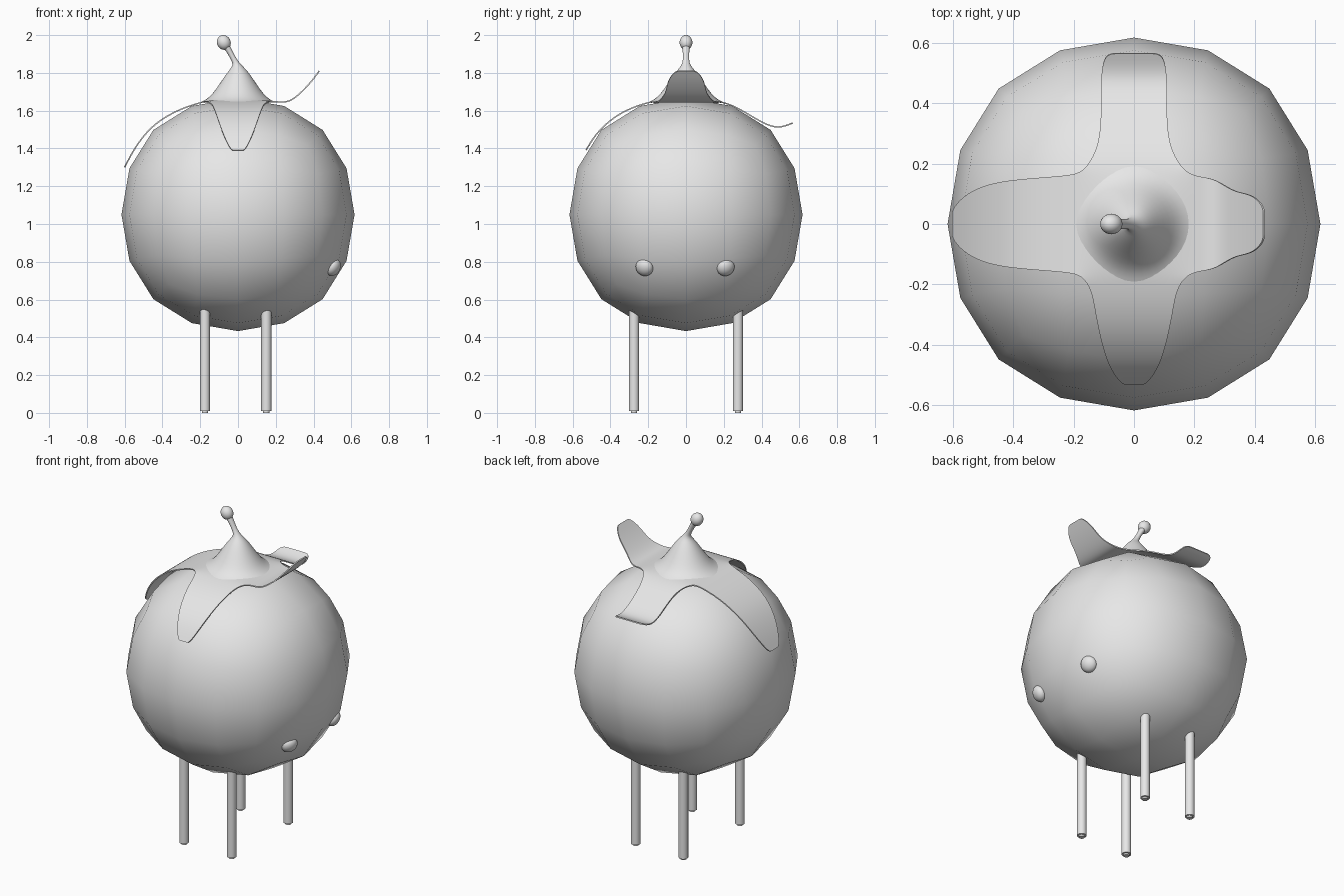
import bpy, bmesh, math
from mathutils import Vector, Matrix

cube = bpy.data.objects.get("Cube")
if cube:
    bpy.data.objects.remove(cube, do_unlink=True)

grey = bpy.data.materials.new("light_grey")
grey.use_nodes = True
grey.diffuse_color = (0.8, 0.8, 0.8, 1)
grey.node_tree.nodes["Principled BSDF"].inputs["Base Color"].default_value = (0.8, 0.8, 0.8, 1)


def finish(name, bm, subsurf=0, thickness=0, sharp=None):
    """Turn a bmesh into a smooth shaded object with its modifiers applied."""
    bmesh.ops.recalc_face_normals(bm, faces=bm.faces)
    mesh = bpy.data.meshes.new(name)
    bm.to_mesh(mesh)
    bm.free()
    obj = bpy.data.objects.new(name, mesh)
    bpy.context.collection.objects.link(obj)
    if subsurf:
        obj.modifiers.new("smooth", "SUBSURF").levels = subsurf
    if thickness:
        solid = obj.modifiers.new("thickness", "SOLIDIFY")
        solid.thickness = thickness
        solid.offset = 0
    if obj.modifiers:
        graph = bpy.context.evaluated_depsgraph_get()
        obj.data = bpy.data.meshes.new_from_object(obj.evaluated_get(graph))
        obj.modifiers.clear()
        obj.data.name = name
    obj.data.materials.clear()
    obj.data.materials.append(grey)
    obj.data.polygons.foreach_set("use_smooth", [True] * len(obj.data.polygons))
    if sharp:
        obj.data.set_sharp_from_angle(angle=math.radians(sharp))
    return obj


# Round body: a cube rounded into a coarse quad sphere
CENTRE = Vector((0, 0, 1.05))
RADIUS = 0.617
bm = bmesh.new()
bmesh.ops.create_cube(bm, size=2)
body = finish("body", bm, subsurf=2)
scale = RADIUS / max(v.co.x for v in body.data.vertices)
for v in body.data.vertices:
    v.co = v.co * scale + CENTRE

# Four thin legs with rounded ends
for side, x in (("right", -0.175), ("left", 0.15)):
    for end, y in (("front", -0.275), ("back", 0.275)):
        bm = bmesh.new()
        bmesh.ops.create_cone(bm, cap_ends=True, segments=20, radius1=0.027,
                              radius2=0.027, depth=0.56,
                              matrix=Matrix.Translation((x, y, 0.28)))
        rims = [e for e in bm.edges if abs(e.verts[0].co.z - e.verts[1].co.z) < 0.01]
        bmesh.ops.bevel(bm, geom=rims, offset=0.01, segments=2, affect="EDGES")
        finish(f"{end}_{side}_leg", bm, sharp=40)

# Two flattened eyes, lying on the body
for end, y in (("front", -0.22), ("back", 0.21)):
    spot = Vector((0.505, y, 0.77))
    turn = (spot - CENTRE).to_track_quat("Z", "Y").to_matrix().to_4x4()
    bm = bmesh.new()
    bmesh.ops.create_uvsphere(
        bm, u_segments=24, v_segments=14, radius=1,
        matrix=Matrix.Translation(spot) @ turn @ Matrix.Diagonal((0.048, 0.048, 0.034, 1)))
    finish(f"{end}_eye", bm)

# Leafy cap: a square middle with four petals, given as (reach, half width, height)
HALF = 0.17
STEPS = (-1, -0.5, 0, 0.5, 1)
PETALS = {
    (-1, 0): [(.22, .16, 1.637), (.33, .152, 1.6), (.46, .14, 1.52), (.55, .105, 1.40), (.6, .05, 1.3)],
    (1, 0): [(.22, .155, 1.645), (.27, .15, 1.645), (.33, .105, 1.69), (.39, .1, 1.755), (.43, .06, 1.81)],
    (0, -1): [(.22, .14, 1.637), (.28, .13, 1.618), (.37, .113, 1.575), (.47, .085, 1.49), (.53, .04, 1.39)],
    (0, 1): [(.22, .135, 1.637), (.28, .113, 1.612), (.38, .108, 1.55), (.48, .11, 1.5), (.565, .1, 1.535)],
}


def add_grid(bm, rows):
    rows = [[bm.verts.new(p) for p in row] for row in rows]
    for a, b in zip(rows, rows[1:]):
        for i in range(len(a) - 1):
            bm.faces.new((a[i], a[i + 1], b[i + 1], b[i]))


def middle_height(x, y):
    return 1.65 + 0.03 * max(0, 1 - math.hypot(x, y) / HALF)


bm = bmesh.new()
add_grid(bm, [[(x * HALF, y * HALF, middle_height(x * HALF, y * HALF)) for x in STEPS]
              for y in STEPS])
for (dx, dy), stations in PETALS.items():
    rows = [[(dx * HALF - dy * t * HALF, dy * HALF + dx * t * HALF, 1.65) for t in STEPS]]
    for reach, width, z in stations:
        rows.append([(dx * reach - dy * t * width, dy * reach + dx * t * width, z)
                     for t in STEPS])
    add_grid(bm, rows)
bmesh.ops.remove_doubles(bm, verts=bm.verts, dist=0.001)
finish("leaf_cap", bm, subsurf=3, thickness=0.007, sharp=50)

# Flared cone rising from the cap into a bent stalk: (x, height, radius)
RINGS = [(0, 1.645, .2), (0, 1.66, .168), (0, 1.69, .135), (0, 1.74, .1), (0, 1.79, .066),
         (0, 1.82, .042), (-.004, 1.842, .022), (-.018, 1.865, .017),
         (-.035, 1.895, .016), (-.052, 1.925, .019), (-.068, 1.95, .022)]
SIDES = 20
bm = bmesh.new()
rows = []
for x, z, r in RINGS:
    angles = [math.tau * i / SIDES for i in range(SIDES + 1)]
    rows.append([(x + r * math.cos(a), r * math.sin(a), z) for a in angles])
add_grid(bm, rows)
bmesh.ops.remove_doubles(bm, verts=bm.verts, dist=0.0005)
finish("cap_stalk", bm, subsurf=1)

# Knob at the tip of the stalk
bm = bmesh.new()
bmesh.ops.create_uvsphere(
    bm, u_segments=24, v_segments=14, radius=1,
    matrix=Matrix.Translation((-0.075, 0, 1.961)) @ Matrix.Rotation(math.radians(-28), 4, "Y")
    @ Matrix.Diagonal((0.036, 0.034, 0.04, 1)))
finish("stalk_knob", bm)
